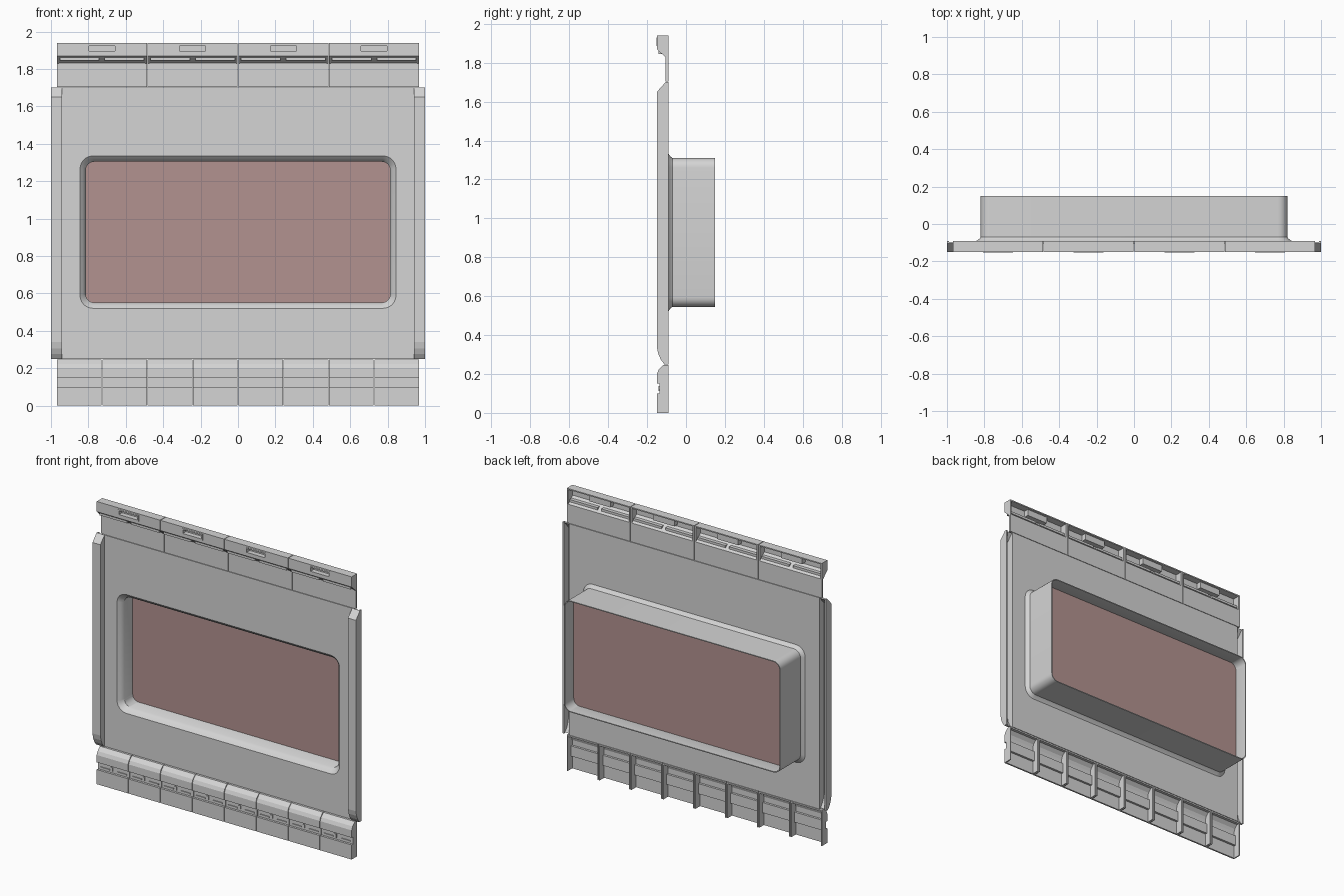
import bpy, bmesh
from math import sin, cos, pi, radians

cube = bpy.data.objects.get("Cube")
if cube:
    bpy.data.objects.remove(cube, do_unlink=True)


def material(name, rgb):
    m = bpy.data.materials.new(name)
    m.use_nodes = True
    m.diffuse_color = (*rgb, 1)
    m.node_tree.nodes["Principled BSDF"].inputs["Base Color"].default_value = (*rgb, 1)
    return m


GREY = material("light_grey", (0.66, 0.66, 0.66))
PINK = material("dusty_pink_glass", (0.45, 0.29, 0.28))


def finish(name, bm, mat, smooth=False):
    bmesh.ops.remove_doubles(bm, verts=bm.verts, dist=1e-5)
    bmesh.ops.recalc_face_normals(bm, faces=bm.faces)
    mesh = bpy.data.meshes.new(name)
    bm.to_mesh(mesh)
    bm.free()
    ob = bpy.data.objects.new(name, mesh)
    bpy.context.collection.objects.link(ob)
    mesh.materials.append(mat)
    if smooth:
        bpy.ops.object.select_all(action='DESELECT')
        ob.select_set(True)
        bpy.context.view_layer.objects.active = ob
        bpy.ops.object.shade_smooth_by_angle(angle=radians(35))
    return ob


def add_prism(bm, profile, x0, x1):
    """Extrude a (y, z) profile along x."""
    a, b = ([bm.verts.new((x, y, z)) for y, z in profile] for x in (x0, x1))
    bm.faces.new(a)
    bm.faces.new(b)
    n = len(a)
    for i in range(n):
        j = (i + 1) % n
        bm.faces.new((a[i], a[j], b[j], b[i]))


def add_box(bm, x0, x1, y0, y1, z0, z1):
    add_prism(bm, [(y0, z0), (y1, z0), (y1, z1), (y0, z1)], x0, x1)


def rounded_ring(y, half_w, z0, z1, r, steps=6):
    """Rounded rectangle in the xz plane; r = 0 collapses to square corners."""
    cx, cz, hz = half_w - r, (z0 + z1) / 2, (z1 - z0) / 2 - r
    pts = []
    for q, (sx, sz) in enumerate(((1, 1), (-1, 1), (-1, -1), (1, -1))):
        for k in range(steps + 1):
            t = (q + k / steps) * pi / 2
            pts.append((sx * cx + r * cos(t), y, cz + sz * hz + r * sin(t)))
    return pts


def add_loft(bm, rings, closed=False, dx=0):
    loops = [[bm.verts.new((x + dx, y, z)) for x, y, z in ring] for ring in rings]
    n = len(loops[0])
    pairs = list(zip(loops, loops[1:])) + ([(loops[-1], loops[0])] if closed else [])
    for a, b in pairs:
        for i in range(n):
            j = (i + 1) % n
            bm.faces.new((a[i], a[j], b[j], b[i]))
    if not closed:
        bm.faces.new(loops[0])
        bm.faces.new(loops[-1])


BACK, SHEET, FRONT = -0.09, -0.105, -0.15

# Main panel with flared window opening and rear tunnel, one closed loft
W, Z0, Z1 = 0.82, 0.545, 1.31


def window(y, grow, r=0.05):
    return rounded_ring(y, W + grow, Z0 - grow, Z1 + grow, r)


bm = bmesh.new()
add_loft(bm, [rounded_ring(SHEET, 0.945, 0.25, 1.70, 0),
              window(SHEET, 0.025, 0.07), window(-0.09, 0.008, 0.055),
              window(-0.07, -0.006, 0.045), window(0.15, -0.006, 0.045),
              window(0.15, 0), window(-0.07, 0), window(-0.078, 0.006, 0.055),
              window(BACK, 0.022, 0.07),
              rounded_ring(BACK, 0.945, 0.25, 1.70, 0)], closed=True)
finish("window_panel", bm, GREY, smooth=True)

# Glass pane inside the tunnel
bm = bmesh.new()
add_loft(bm, [window(0.02, -0.004), window(0.055, -0.004)])
finish("glass_pane", bm, PINK)

# Side rails: open-backed channels with a chamfered top and a curved foot
nose = [(-0.112, 0.25), (-0.13, 0.275), (-0.143, 0.305), (FRONT, 0.34),
        (FRONT, 1.65), (-0.105, 1.70)]
wall = nose + [(BACK, 1.70), (BACK, 0.25)]
cover = nose + [(y + 0.01, z + (0.003 if z < 1 else -0.004)) for y, z in reversed(nose)]
for side, label in ((1, "left"), (-1, "right")):
    bm = bmesh.new()
    add_prism(bm, wall, side * 0.94, side * 0.95)
    add_prism(bm, wall, side * 0.99, side * 1.0)
    add_prism(bm, cover, side * 0.95, side * 0.99)
    finish(label + "_rail", bm, GREY)

# Upper hinge strip: four hollow segments with end ribs, bars and sockets
upper_sheet = [(SHEET, 1.703), (SHEET, 1.832), (FRONT, 1.87), (FRONT, 1.94),
               (BACK, 1.94), (BACK, 1.932), (-0.14, 1.932), (-0.14, 1.875),
               (-0.095, 1.837), (BACK, 1.832), (BACK, 1.703)]
upper_rib = [(SHEET, 1.828), (FRONT, 1.87), (FRONT, 1.94), (BACK, 1.94), (BACK, 1.828)]
STEP, GAP, SPAN = 0.485, 0.002, 0.97


def slot(y, half_w, z0, z1):
    return rounded_ring(y, half_w, z0, z1, 0, 1)


bm = bmesh.new()
for i in range(4):
    add_loft(bm, [slot(-0.17, 0.078, 1.889, 1.929), slot(-0.13, 0.078, 1.889, 1.929)],
             dx=(i - 1.5) * STEP)
cutter = finish("socket_cutter", bm, GREY)
cutter.hide_render = True
cutter.display_type = 'WIRE'
cutter.hide_set(True)

ribs, bars, sockets = bmesh.new(), bmesh.new(), bmesh.new()
for i in range(4):
    x0, x1 = -SPAN + i * STEP + GAP, -SPAN + (i + 1) * STEP - GAP
    bm = bmesh.new()
    add_prism(bm, upper_sheet, x0, x1)
    segment = finish(f"upper_segment_{i + 1}", bm, GREY)
    cut = segment.modifiers.new("socket_hole", 'BOOLEAN')
    cut.operation, cut.object, cut.solver = 'DIFFERENCE', cutter, 'EXACT'
    add_prism(ribs, upper_rib, x0, x0 + 0.01)
    add_prism(ribs, upper_rib, x1 - 0.01, x1)
    mid = (x0 + x1) / 2
    for a, b in ((x0 + 0.015, mid - 0.015), (mid + 0.015, x1 - 0.015)):
        add_box(bars, a, b, -0.141, -0.1, 1.846, 1.862)
    # Blind socket with a raised rim
    add_loft(sockets, [slot(-0.105, 0.08, 1.887, 1.931), slot(-0.152, 0.08, 1.887, 1.931),
                       slot(-0.152, 0.07, 1.896, 1.922), slot(-0.118, 0.07, 1.896, 1.922)],
             dx=mid)
finish("upper_ribs", ribs, GREY)
finish("latch_bars", bars, GREY)
finish("latch_sockets", sockets, GREY)

# Lower hinge strip: eight hollow segments with a grooved front and ribs
lower_sheet = [(FRONT, 0), (FRONT, 0.10), (-0.135, 0.10), (-0.135, 0.15), (FRONT, 0.15),
               (FRONT, 0.20), (-0.14, 0.223), (-0.115, 0.247), (BACK, 0.247),
               (BACK, 0.237), (-0.11, 0.237), (-0.132, 0.215), (-0.139, 0.195),
               (-0.139, 0.16), (-0.124, 0.16), (-0.124, 0.09), (-0.139, 0.09), (-0.139, 0)]
lower_rib = lower_sheet[:9] + [(BACK, 0)]
segments, ribs, tabs = bmesh.new(), bmesh.new(), bmesh.new()
for i in range(8):
    x0, x1 = -SPAN + i * STEP / 2 + GAP, -SPAN + (i + 1) * STEP / 2 - GAP
    add_prism(segments, lower_sheet, x0, x1)
    add_prism(ribs, lower_rib, x0, x0 + 0.007)
    add_prism(ribs, lower_rib, x1 - 0.007, x1)
    for a in (x0 + 0.02, x1 - 0.09):
        add_box(tabs, a, a + 0.07, -0.141, -0.13, 0.113, 0.12)
    add_box(tabs, x0 + 0.1, x0 + 0.115, -0.141, -0.13, 0.113, 0.138)
finish("lower_segments", segments, GREY)
finish("lower_ribs", ribs, GREY)
finish("groove_tabs", tabs, GREY)
